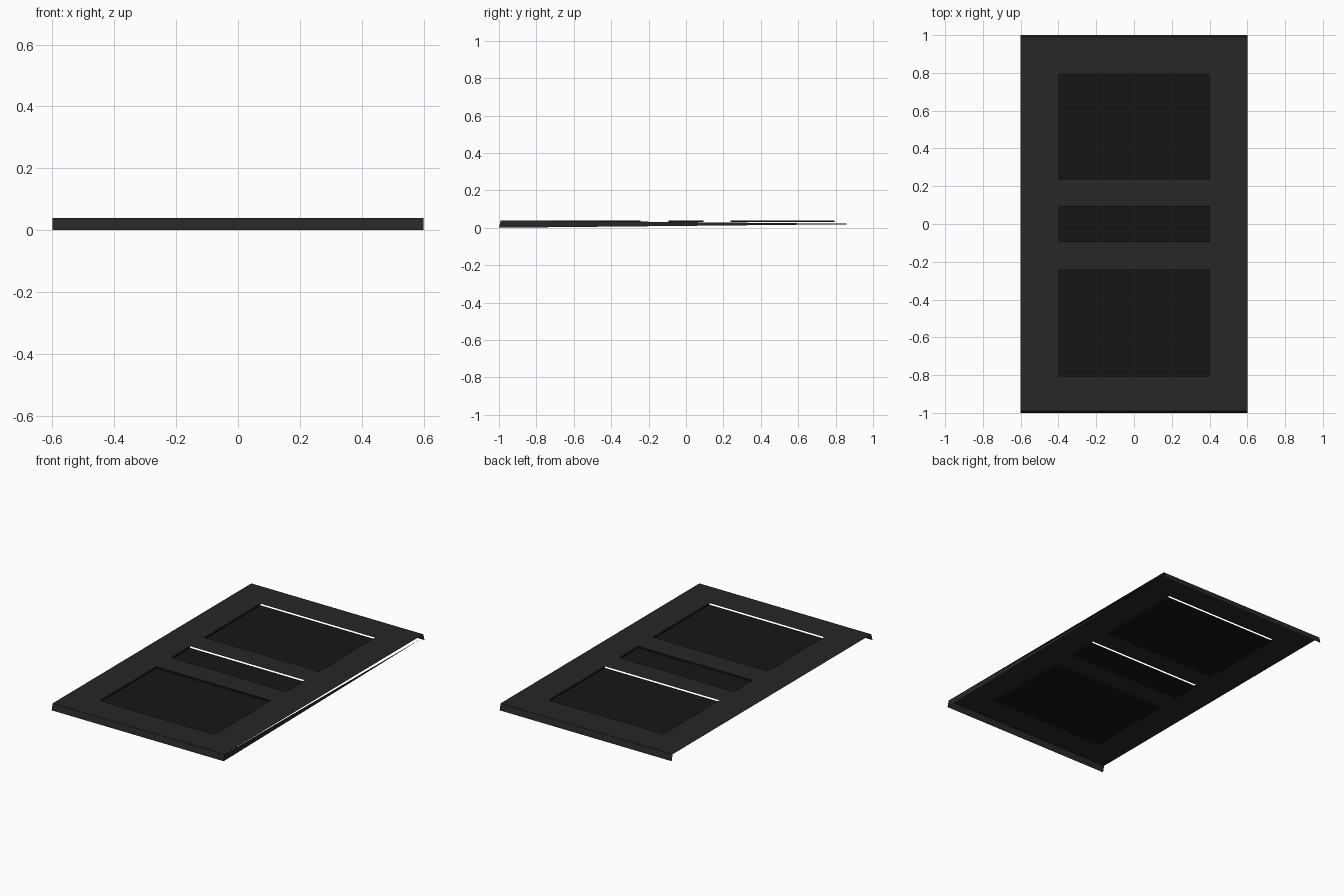
import bpy, bmesh

if "Cube" in bpy.data.objects:
    bpy.data.objects.remove(bpy.data.objects["Cube"])

TOP, LOW = 0.04, 0.03          # frame surface and sunk panel heights
HW, HX = 0.6, 0.4              # half widths of frame and openings
# openings: name, y start, y end, wall on start edge, wall on end edge
OPENINGS = [("lower_panel", -0.805, -0.243, False, True),
            ("middle_panel", -0.093, 0.093, True, False),
            ("upper_panel", 0.238, 0.795, False, False)]


def material(name, v):
    m = bpy.data.materials.new(name)
    m.diffuse_color = (v, v, v, 1)
    m.use_nodes = True
    m.node_tree.nodes["Principled BSDF"].inputs["Base Color"].default_value = m.diffuse_color
    return m


def make(name, faces, mat):
    bm = bmesh.new()
    for f in faces:
        bm.faces.new([bm.verts.new(p) for p in f])
    bmesh.ops.remove_doubles(bm, verts=bm.verts, dist=1e-5)
    me = bpy.data.meshes.new(name)
    bm.to_mesh(me)
    bm.free()
    me.materials.append(mat)
    ob = bpy.data.objects.new(name, me)
    bpy.context.collection.objects.link(ob)
    return ob


def flat(x0, x1, y0, y1, z):
    return [(x0, y0, z), (x1, y0, z), (x1, y1, z), (x0, y1, z)]


def wall(a, b):
    return [(*a, LOW), (*b, LOW), (*b, TOP), (*a, TOP)]


frame_mat = material("dark_grey", 0.02)
panel_mat = material("near_black", 0.008)

# Frame sheet, cut into strips around the three openings
ys = [-0.99] + [y for o in OPENINGS for y in o[1:3]] + [0.99]
xs = [-HW, -HX, HX, HW]
sheet = []
for j in range(len(ys) - 1):
    for i in range(3):
        if not (i == 1 and j % 2 == 1):
            sheet.append(flat(xs[i], xs[i + 1], ys[j], ys[j + 1], TOP))
make("frame_sheet", sheet, frame_mat)

# Slightly splayed lips hanging at the two ends
for name, s in (("front_lip", -1), ("back_lip", 1)):
    make(name, [[(s * HW, s * 0.99, TOP), (-s * HW, s * 0.99, TOP),
                 (-s * HW, s, 0), (s * HW, s, 0)]], frame_mat)

# Tapering side lip on the right, open on the left
make("side_lip", [[(HW, -1, 0), (HW, 0.99, 0.02), (HW, -0.99, TOP)]], frame_mat)

# Sunk panels with their recess walls
for name, y0, y1, w0, w1 in OPENINGS:
    faces = [flat(-HX, HX, y0, y1, LOW),
             wall((-HX, y0), (-HX, y1)), wall((HX, y1), (HX, y0))]
    if w0:
        faces.append(wall((HX, y0), (-HX, y0)))
    if w1:
        faces.append(wall((-HX, y1), (HX, y1)))
    make(name, faces, panel_mat)
